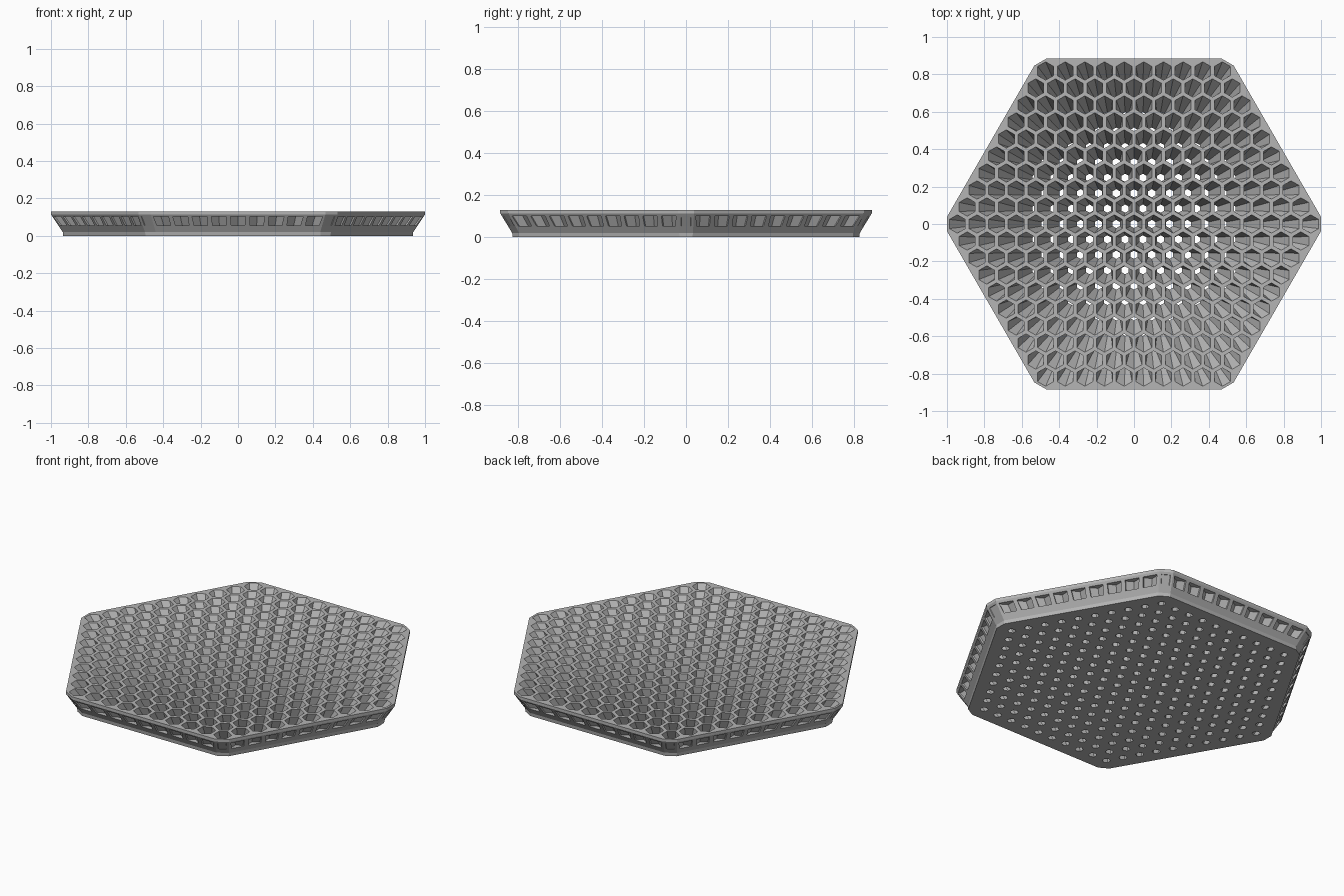
import bpy, bmesh, math
from mathutils import Vector

if "Cube" in bpy.data.objects:
    bpy.data.objects.remove(bpy.data.objects["Cube"], do_unlink=True)

HEIGHT = 0.13
RINGS = 9                      # rings of open cells around the centre cell
PITCH = (0.095, 0.105)         # cell spacing at the bottom and at the top
CELL_RADIUS = (0.022, 0.049)   # cell size at the bottom and at the top
POCKET_RADIUS = 0.046

grey = bpy.data.materials.new("light_grey")
grey.use_nodes = True
colour = (0.46, 0.46, 0.46, 1)
grey.diffuse_color = colour
grey.node_tree.nodes["Principled BSDF"].inputs["Base Color"].default_value = colour


def blend(pair, t):
    return pair[0] + (pair[1] - pair[0]) * t


def loft(bm, loops):
    """Closed solid through a stack of equal point loops."""
    rows = [[bm.verts.new(p) for p in loop] for loop in loops]
    n = len(rows[0])
    for low, high in zip(rows, rows[1:]):
        for i in range(n):
            j = (i + 1) % n
            bm.faces.new((low[i], low[j], high[j], high[i]))
    bm.faces.new(rows[0][::-1])
    bm.faces.new(rows[-1])


def make_object(name, bm):
    bmesh.ops.recalc_face_normals(bm, faces=bm.faces)
    mesh = bpy.data.meshes.new(name)
    bm.to_mesh(mesh)
    bm.free()
    mesh.materials.append(grey)
    obj = bpy.data.objects.new(name, mesh)
    bpy.context.collection.objects.link(obj)
    return obj


def plate_loop(apothem, corner, z):
    """Hexagon with its six corners cut off at the given radius."""
    half = (apothem / math.cos(math.pi / 6) - corner) * math.tan(math.pi / 3)
    points = []
    for k in range(6):
        a = k * math.pi / 3
        out = Vector((math.cos(a), math.sin(a), 0))
        side = Vector((-out.y, out.x, 0))
        for s in (-half, half):
            points.append(out * corner + side * s + Vector((0, 0, z)))
    return points


def cell_loop(q, r, t, radius):
    """Hexagon around a honeycomb position at height fraction t."""
    pitch = blend(PITCH, t)
    cx, cy = pitch * (q + r / 2), pitch * r * math.sqrt(3) / 2
    angles = [math.pi / 6 + k * math.pi / 3 for k in range(6)]
    return [(cx + radius * math.cos(a), cy + radius * math.sin(a), t * HEIGHT)
            for a in angles]


# Flared plate: upright foot, sloping wall, upright lip
bm = bmesh.new()
loft(bm, [plate_loop(0.825, 0.935, 0), plate_loop(0.828, 0.937, 0.02),
          plate_loop(0.885, 1.0, 0.114), plate_loop(0.885, 1.0, HEIGHT)])
plate = make_object("honeycomb_plate", bm)

# Cutter: tapered cells leaning outward, and side pockets in the next ring
bm = bmesh.new()
outer = RINGS + 1
for q in range(-outer, outer + 1):
    for r in range(-outer, outer + 1):
        ring = max(abs(q), abs(r), abs(q + r))
        if ring <= RINGS:
            loft(bm, [cell_loop(q, r, t, blend(CELL_RADIUS, t)) for t in (-0.1, 1.1)])
        elif ring == outer:
            loft(bm, [cell_loop(q, r, z / HEIGHT, POCKET_RADIUS * s)
                      for z, s in ((0.054, 0.9), (0.102, 1))])
cutter = make_object("cell_cutter", bm)
cutter.hide_render = True

cut = plate.modifiers.new("cells", "BOOLEAN")
cut.operation = "DIFFERENCE"
cut.solver = "EXACT"
cut.object = cutter
bpy.context.view_layer.objects.active = plate
bpy.ops.object.modifier_apply(modifier=cut.name)
bpy.data.objects.remove(cutter, do_unlink=True)
